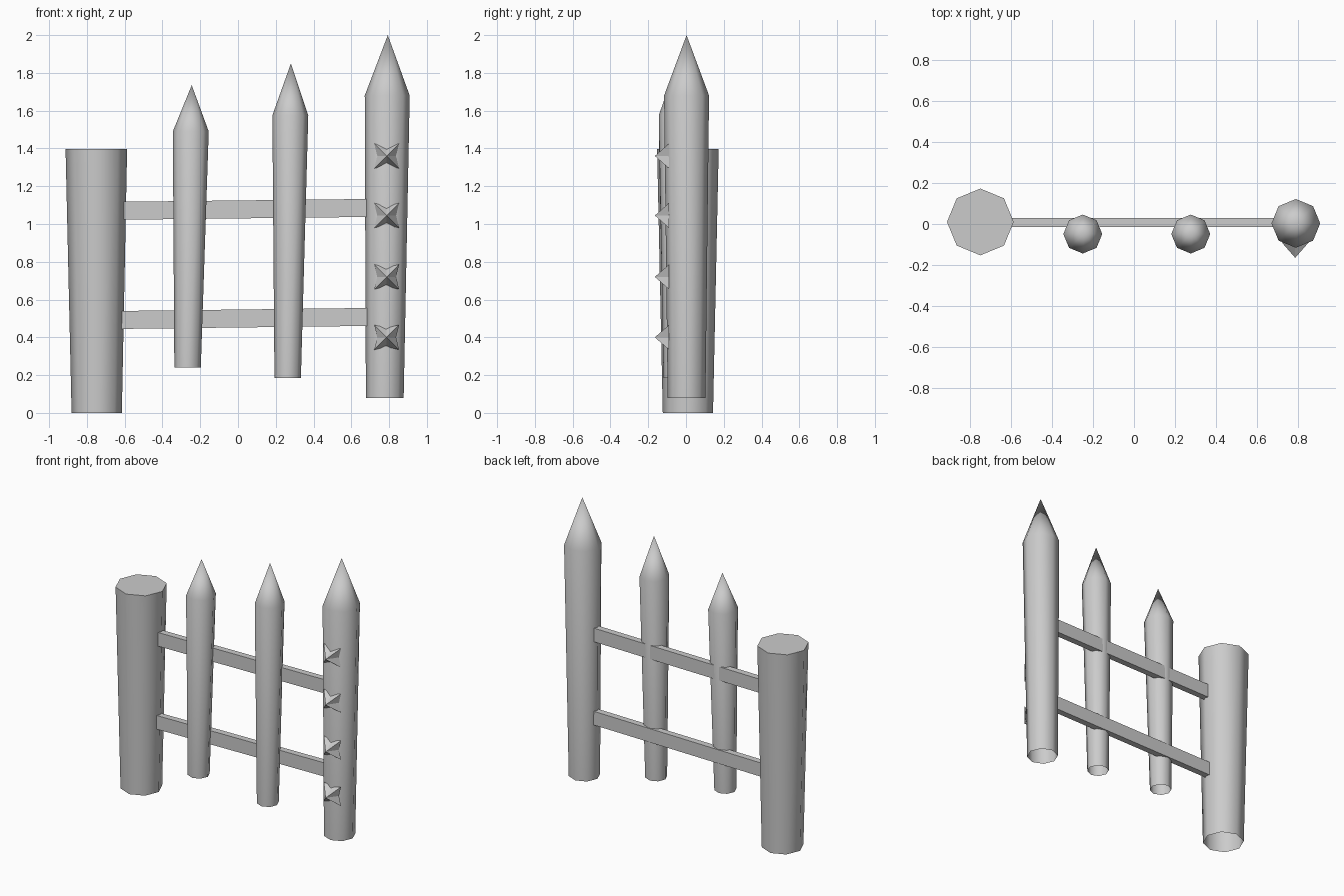
import bpy
import bmesh
from math import cos, sin, pi, radians

if "Cube" in bpy.data.objects:
    bpy.data.objects.remove(bpy.data.objects["Cube"], do_unlink=True)

# One plain grey for everything
GREY = (0.6, 0.6, 0.6, 1)
grey = bpy.data.materials.new("plain_grey")
grey.use_nodes = True
grey.diffuse_color = GREY
grey.node_tree.nodes["Principled BSDF"].inputs["Base Color"].default_value = GREY


def finish(name, bm, smooth=False):
    mesh = bpy.data.meshes.new(name)
    bm.to_mesh(mesh)
    bm.free()
    mesh.materials.append(grey)
    obj = bpy.data.objects.new(name, mesh)
    bpy.context.collection.objects.link(obj)
    if smooth:
        bpy.ops.object.select_all(action="DESELECT")
        obj.select_set(True)
        bpy.context.view_layer.objects.active = obj
        bpy.ops.object.shade_smooth_by_angle(angle=radians(60))
    return obj


def log(name, y, bottom, top, tip=None, sides=8):
    """Tapered eight-sided log, open below; bottom and top are (x, z, radius)."""
    bm = bmesh.new()
    angles = [2 * pi * i / sides for i in range(sides)]
    low, high = [[bm.verts.new((x + r * cos(a), y + r * sin(a), z)) for a in angles]
                 for x, z, r in (bottom, top)]
    point = bm.verts.new((tip[0], y, tip[1])) if tip else None
    for i in range(sides):
        j = (i + 1) % sides
        bm.faces.new((low[i], low[j], high[j], high[i]))
        if point:
            bm.faces.new((high[i], high[j], point))
    if not point:
        bm.faces.new(high)
    return finish(name, bm, smooth=True)


def rail(name, left_z, right_z, height=0.095):
    """Flat board whose right end sits a little higher."""
    bm = bmesh.new()
    bmesh.ops.create_cube(bm, size=1)
    for v in bm.verts:
        end_z = right_z if v.co.x > 0 else left_z
        v.co = (0.69 if v.co.x > 0 else -0.63,
                0.008 + v.co.y * 0.044, end_z + v.co.z * height)
    return finish(name, bm)


def spike(name, x, z, base_y=-0.09, tip_y=-0.165):
    """Four-pointed star pyramid facing forward."""
    bm = bmesh.new()
    ring = []
    for i in range(8):
        r = 0.093 if i % 2 else 0.05
        ring.append(bm.verts.new((x + r * cos(i * pi / 4), base_y, z + r * sin(i * pi / 4))))
    tip = bm.verts.new((x, tip_y, z))
    for i in range(8):
        bm.faces.new((ring[i], ring[(i + 1) % 8], tip))
    return finish(name, bm)


# Uprights
log("thick_post", 0.01, (-0.748, 0, 0.133), (-0.75, 1.398, 0.163))
log("short_picket", -0.049, (-0.267, 0.24, 0.07), (-0.25, 1.49, 0.095), (-0.245, 1.735))
log("long_picket", -0.049, (0.263, 0.185, 0.07), (0.277, 1.575, 0.095), (0.28, 1.85))
log("tall_stake", 0.003, (0.777, 0.08, 0.1), (0.79, 1.68, 0.119), (0.793, 2.0))

# Cross rails
rail("upper_rail", 1.07, 1.085)
rail("lower_rail", 0.492, 0.508)

# Spikes on the front of the tall stake
for n, height in enumerate((0.4, 0.72, 1.045, 1.36)):
    spike(f"spike_{n + 1}", 0.787, height)
